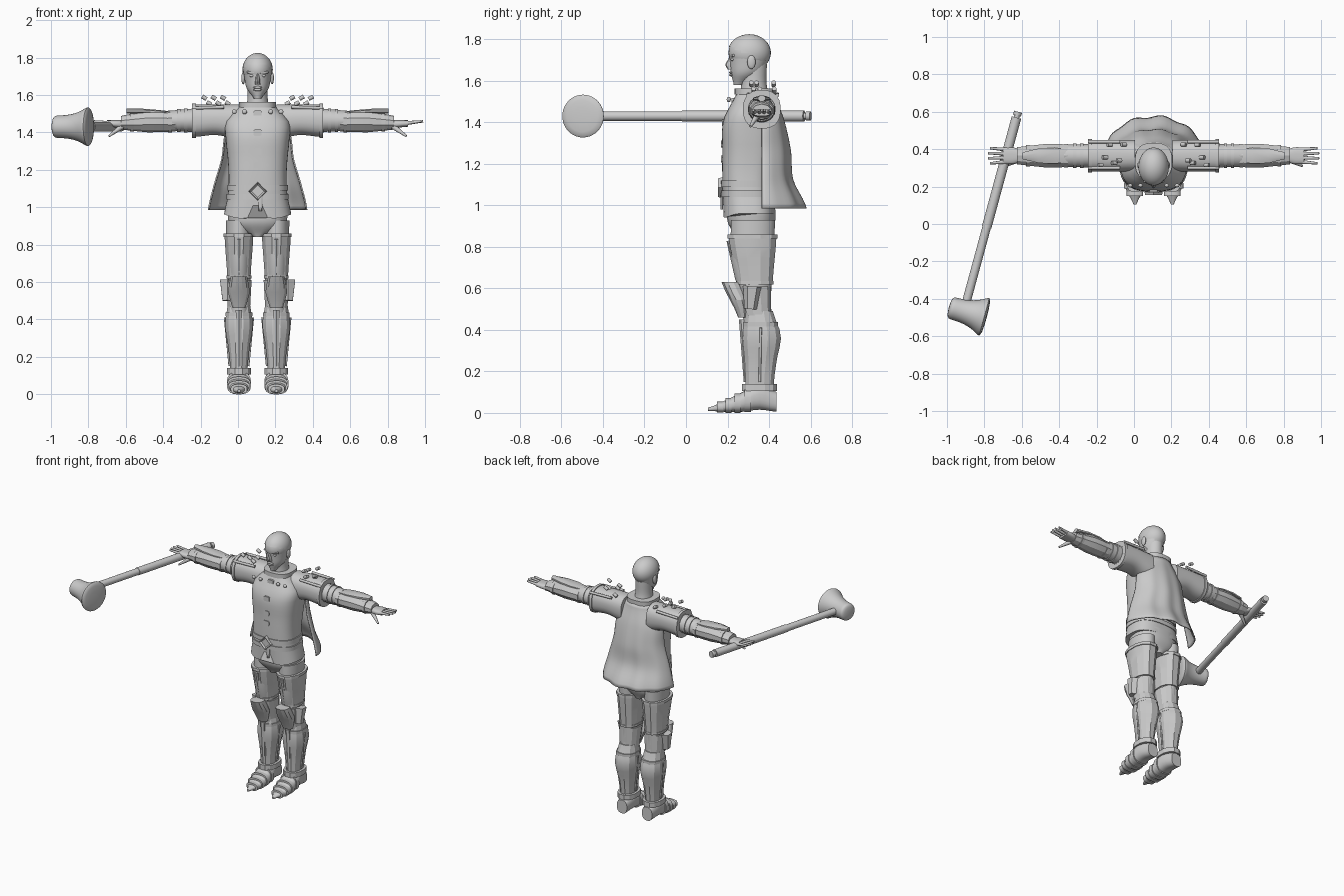
import bpy, bmesh, math
from mathutils import Vector, Matrix

if "Cube" in bpy.data.objects:
    bpy.data.objects.remove(bpy.data.objects["Cube"], do_unlink=True)

BODY_X = .105
ARM_Y = .365
SHAFT_Z = 1.43

light_grey = bpy.data.materials.new("light_grey")
light_grey.use_nodes = True
light_grey.diffuse_color = (.6, .6, .6, 1)
shader = light_grey.node_tree.nodes["Principled BSDF"]
shader.inputs["Base Color"].default_value = light_grey.diffuse_color


def finish(name, bm, angle=35):
    bmesh.ops.recalc_face_normals(bm, faces=bm.faces)
    mesh = bpy.data.meshes.new(name)
    bm.to_mesh(mesh)
    bm.free()
    mesh.materials.append(light_grey)
    mesh.shade_smooth()
    mesh.set_sharp_from_angle(angle=math.radians(angle))
    part = bpy.data.objects.new(name, mesh)
    bpy.context.collection.objects.link(part)
    return part


def sample(values, t):
    """Smooth curve through evenly spaced values; a single number stays constant."""
    if not isinstance(values, list):
        return values
    last = len(values) - 1
    i = min(int(t * last), last - 1)
    f = t * last - i
    a, b = values[i], values[i + 1]
    slope_in = (b - values[max(i - 1, 0)]) / 2
    slope_out = (values[min(i + 2, last)] - a) / 2
    blend = f * f * (3 - 2 * f)
    return a + (b - a) * blend + slope_in * f * (1 - f) ** 2 - slope_out * f * f * (1 - f)


def bridge(bm, rings, closed=True):
    for low, high in zip(rings, rings[1:]):
        for i in range(0 if closed else 1, len(low)):
            bm.faces.new((low[i - 1], low[i], high[i], high[i - 1]))


def skin(name, rows, axis, centre=0, side=1, sides=24, power=2, edit=None, angle=35):
    """Stack of rounded rings, each given as position, half width, low and high edge."""
    bm = bmesh.new()
    rings = []
    for at, half, low, high in rows:
        ring = []
        for i in range(sides):
            turn = math.tau * (i + .5) / sides
            c, s = (math.copysign(abs(v) ** (2 / power), v) for v in (math.cos(turn), math.sin(turn)))
            u, v = centre + half * c, (low + high) / 2 + (high - low) / 2 * s
            p = Vector({"x": (at, u, v), "y": (u, at, v), "z": (u, v, at)}[axis])
            if edit:
                edit(p)
            ring.append(bm.verts.new((BODY_X + side * p.x, p.y, p.z)))
        rings.append(ring)
    bridge(bm, rings)
    bm.faces.new(rings[0])
    bm.faces.new(rings[-1])
    finish(name, bm, angle)


def loft(name, start, end, half, low, high, steps=12, **look):
    def shape(t):
        return start + (end - start) * t, sample(half, t), sample(low, t), sample(high, t)
    skin(name, [shape(i / steps) for i in range(steps + 1)], **look)
    return shape, look


def band(name, part, t, width, grow=.006):
    """Raised ring that follows another part's outline."""
    shape, look = part
    at, half, low, high = shape(t)
    rows = [(at + k * width / 2, half + grow, low - grow, high + grow) for k in (-1, 1)]
    skin(name, rows, **look)


def rod(name, a, b, r, tip=None, side=1, sides=12):
    a, b = (Vector((BODY_X + side * p[0], p[1], p[2])) for p in (a, b))
    place = Matrix.Translation((a + b) / 2) @ (b - a).to_track_quat("Z", "Y").to_matrix().to_4x4()
    bm = bmesh.new()
    bmesh.ops.create_cone(bm, cap_ends=True, segments=sides, radius1=r, radius2=tip or r,
                          depth=(b - a).length, matrix=place)
    finish(name, bm)


def ball(name, centre, size, side=1, drop=None):
    x, y, z = centre
    place = Matrix.Translation((BODY_X + side * x, y, z)) @ Matrix.Diagonal((*size, 1))
    bm = bmesh.new()
    bmesh.ops.create_uvsphere(bm, u_segments=32, v_segments=20, radius=1, matrix=place)
    if drop:
        bmesh.ops.delete(bm, geom=[v for v in bm.verts if drop(v.co)], context="VERTS")
    finish(name, bm)


# Head: skull, face, hair cap and features
SKULL = Vector((0, .305, 1.735))
SKULL_SIZE = Vector((.078, .1, .086))
loft("neck", 1.47, 1.68, [.075, .055, .055], [.25, .265, .26], [.42, .39, .39], axis="z")
loft("face", 1.58, 1.74, [.02, .058, .07, .076], [.23, .217, .212, .207], [.28, .36, .39, .4],
     axis="z", sides=36)
ball("skull", SKULL, SKULL_SIZE)
ball("hair", SKULL, SKULL_SIZE * 1.04, drop=lambda p: p.z < SKULL.z + (.3 - p.y) / 2 - .02)
loft("nose", 1.655, 1.72, [.015, .012, .006], [.2, .19, .2, .21], .24, axis="z", sides=10)
for z in (1.628, 1.64):
    ball("lip", (0, .218, z), (.024, .01, .007))
for s, tag in ((1, "left_"), (-1, "right_")):
    ball(tag + "ear", (.077, .315, 1.69), (.01, .02, .033), s)
    ball(tag + "eye", (.03, .225, 1.703), (.014, .01, .008), s)
    rod(tag + "brow", (.012, .214, 1.717), (.055, .23, 1.722), .006, side=s)


# Tunic with a split, scalloped hem
def split_hem(p):
    if p.z < 1 and p.y < .27:
        p.z += .05 if abs(p.x) < .025 else -.02 * math.sin(abs(p.x) * 18)


tunic = loft("tunic", .96, 1.56, [.18, .16, .155, .16, .17, .168, .08],
             [.18, .175, .175, .18, .25], [.43, .42, .44, .45, .42],
             steps=18, axis="z", sides=48, power=2.7, edit=split_hem)
band("upper_belt", tunic, .24, .03)
band("lower_belt", tunic, .16, .03)
band("collar", tunic, .98, .03, .012)
for t in (.44, .56, .73, .9):
    z, half, front, back = tunic[0](t)
    loft("clasp", front - .005, front + .02, .022, z - .017, z + .017, steps=1, axis="y", power=5)
loft("belt_end", .98, 1.06, [.01, .013], .165, .18, axis="z", centre=.015, sides=8)

bm = bmesh.new()
bmesh.ops.create_cone(bm, cap_ends=True, segments=4, radius1=.05, radius2=.045, depth=.02,
                      matrix=Matrix.Translation((BODY_X, .165, 1.085)) @ Matrix.Rotation(math.pi / 2, 4, "X"))
front = min(bm.faces, key=lambda f: f.calc_center_median().y)
bmesh.ops.inset_individual(bm, faces=[front], thickness=.012)
bmesh.ops.translate(bm, verts=front.verts, vec=(0, .01, 0))
finish("diamond_buckle", bm)

# Cape: half-round sheet flaring to the hem, with soft folds
bm = bmesh.new()
rings = []
for j in range(25):
    t = j / 24
    half, back = sample([.1, .17, .19, .23, .262], t), sample([.43, .472, .5, .51, .573], t)
    ring = []
    for i in range(33):
        turn = math.pi * i / 32
        depth = math.sin(turn) * (back - ARM_Y + .008 * t * math.sin(i))
        ring.append(bm.verts.new((BODY_X + half * math.cos(turn), ARM_Y + depth, 1.535 - .55 * t)))
    rings.append(ring)
bridge(bm, rings, closed=False)
thickness = finish("cape", bm).modifiers.new("thickness", "SOLIDIFY")
thickness.thickness = .008
thickness.offset = 0

loft("hips", .84, 1, [.03, .14, .16, .16], [.24, .2, .2], [.4, .43, .43], axis="z", power=2.5)

for s, tag in ((1, "left_"), (-1, "right_")):
    # Sleeve, arm and forearm armour
    arm = dict(axis="x", centre=ARM_Y, side=s)
    sleeve = loft(tag + "sleeve", .1, .34, .085, [1.36, 1.385, 1.375], 1.55, power=2.4, **arm)
    band(tag + "sleeve_rim", sleeve, 1, .02)
    inner = loft(tag + "arm", .3, .72, [.063, .058, .04], [1.4, 1.41, 1.42], [1.53, 1.51, 1.47], **arm)
    for t in (.1, .2, .29):
        band(tag + "sleeve_roll", inner, t, .018, .005)
    guard = loft(tag + "forearm_guard", .44, .73, [.06, .068, .06, .048], [1.405, 1.4, 1.415],
                 [1.51, 1.518, 1.488], steps=4, sides=10, angle=25, **arm)
    for t in (.1, .8):
        band(tag + "guard_strap", guard, t, .02, .005)
    loft(tag + "guard_plate", .44, .7, [.03, .05, .02], 1.5, [1.51, 1.525, 1.53],
         steps=3, sides=8, **arm)

    # Open hand
    loft(tag + "hand", .7, .805, [.03, .045, .044], [1.42, 1.43], 1.465, power=2.6, **arm)
    for i in range(4):
        spread = i - 1.5
        rod(tag + "finger", (.79, ARM_Y + spread * .022, 1.449),
            (.89 - .01 * abs(spread), ARM_Y + spread * .027, 1.459), .011, .006, s)
    rod(tag + "thumb", (.72, .345, 1.435), (.795, .31, 1.38), .016, .006, s)

    # Shoulder strap edges and studs
    for y in (.3, .44):
        rod(tag + "shoulder_strap", (.18, y, 1.535), (.35, y, 1.53), .009, side=s)
    for i in range(6):
        stud = Vector((.16 + .025 * i, ARM_Y + .06 * math.cos(2 * i), 1.555 + .03 * (i % 2)))
        lean = Vector((.012, 0, .007))
        rod(tag + "stud", stud - lean, stud + lean, .011, side=s)
    for x in (.07, .125):
        ball(tag + "chest_stud", (x, .206, 1.51), (.013, .01, .013), s)

    # Leg and its plates
    leg = dict(axis="z", centre=.1, side=s)
    loft(tag + "leg", .1, .93, [.04, .055, .057, .066, .07], [.3, .28, .27, .22, .215],
         [.4, .43, .41, .42, .43], **leg)
    plate = dict(leg, sides=12, power=2.3, angle=20)
    thigh = loft(tag + "thigh_guard", .62, .86, [.064, .08], [.245, .2], [.42, .44], steps=4, **plate)
    band(tag + "thigh_rim", thigh, .96, .02, .005)
    band(tag + "thigh_hem", thigh, .03, .015, .004)
    rod(tag + "thigh_ridge", (.1, .25, .64), (.1, .207, .83), .012, side=s, sides=6)
    loft(tag + "knee_band", .47, .61, [.062, .07], [.28, .25], .412, steps=2, **plate)
    loft(tag + "knee_plate", .46, .63, [.035, .06, .045], [.25, .21, .17], [.3, .3, .26],
         steps=4, **plate)
    rod(tag + "knee_wing", (.162, .31, .5), (.162, .32, .61), .03, .045, s, 6)
    greave = loft(tag + "greave", .14, .49, [.048, .06, .077, .06], [.285, .28, .27, .288],
                  [.425, .44, .46, .42], steps=8, **plate)
    band(tag + "greave_rim", greave, .82, .02, .003)
    band(tag + "ankle_cuff", greave, -.05, .035, .018)
    rod(tag + "shin_ridge", (.1, .29, .15), (.1, .275, .45), .012, .02, s, 6)
    for k in (-1, 1):
        rod(tag + "greave_seam", (.1 + .05 * k, .355, .15), (.1 + .075 * k, .36, .41), .006, side=s)

    # Armoured shoe with overlapping plates
    shoe = loft(tag + "shoe", .437, .105, [.04, .055, .06, .05, .008], [.005, .015, .005, .005, .01],
                [.1, .14, .1, .06, .025], axis="y", centre=.1, side=s, power=2.5)
    for t in (.42, .57, .7, .82):
        band(tag + "shoe_plate", shoe, t, .03, .005)

# Hammer: long shaft and a flared head set across it
butt = Vector((-.62 - BODY_X, .6, SHAFT_Z))
end = Vector((-.9 - BODY_X, -.43, SHAFT_Z))
rod("shaft_pommel", butt, butt.lerp(end, .02), .022)
rod("shaft_neck", butt, butt.lerp(end, .04), .015)
rod("shaft_grip", butt.lerp(end, .03), butt.lerp(end, .6), .026, sides=20)
rod("hammer_shaft", butt.lerp(end, .5), end, .023, sides=20)

bm = bmesh.new()
points = []
for i in range(25):
    t = (1 - math.cos(math.pi * i / 24)) / 2
    rounding = max(0, 1 - (2 * t - 1) ** 16) ** .5
    points.append(bm.verts.new(((.06 + .06 * t ** 3) * rounding, 0, .21 * t)))
edges = [bm.edges.new(pair) for pair in zip(points, points[1:])]
bmesh.ops.spin(bm, geom=points + edges, axis=(0, 0, 1), angle=math.tau, steps=40)
bmesh.ops.remove_doubles(bm, verts=bm.verts, dist=.0002)
run = end - butt
across = Vector((-run.y, run.x, 0)).to_track_quat("Z", "Y").to_matrix().to_4x4()
bmesh.ops.transform(bm, matrix=Matrix.Translation((-.99, -.445, SHAFT_Z)) @ across, verts=bm.verts)
finish("hammer_head", bm)
